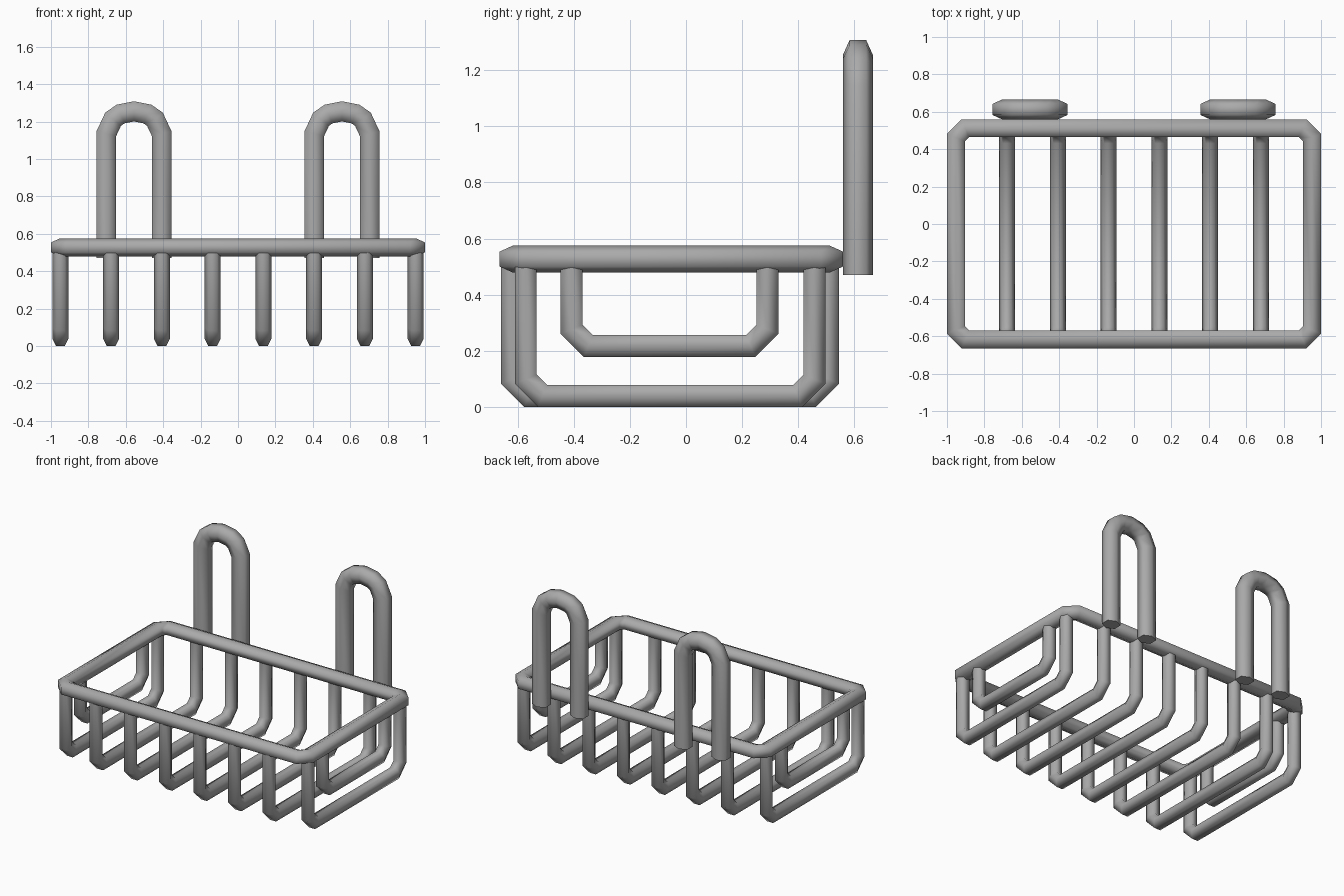
import bpy
import bmesh
from mathutils import Vector

cube = bpy.data.objects.get("Cube")
if cube:
    bpy.data.objects.remove(cube)

metal = bpy.data.materials.new("grey metal")
metal.use_nodes = True
grey = (0.4, 0.4, 0.4, 1)
metal.diffuse_color = grey
metal.node_tree.nodes["Principled BSDF"].inputs["Base Color"].default_value = grey


def tube(name, path, normal, w, h, closed=False):
    """Six-sided mitred wire along a flat path; w is half-width in the plane, h across it."""
    pts, normal = [Vector(p) for p in path], Vector(normal)
    n = len(pts)
    section = [(w, -h * .55), (w, h * .55), (0, h), (-w, h * .55), (-w, -h * .55), (0, -h)]
    bm = bmesh.new()
    rings = []
    for i, p in enumerate(pts):
        a = (p - pts[i - 1]).normalized() if closed or i > 0 else None
        b = (pts[(i + 1) % n] - p).normalized() if closed or i < n - 1 else None
        a, b = a or b, b or a
        side = (a + b).normalized().cross(normal)
        stretch = 1 / side.dot(a.cross(normal))
        rings.append([bm.verts.new(p + side * s * stretch + normal * t) for s, t in section])
    for i in range(n if closed else n - 1):
        r, q = rings[i], rings[(i + 1) % n]
        for k in range(6):
            m = (k + 1) % 6
            bm.faces.new((r[k], r[m], q[m], q[k]))
    if not closed:
        bm.faces.new(rings[0])
        bm.faces.new(rings[-1])
    bmesh.ops.recalc_face_normals(bm, faces=bm.faces)
    mesh = bpy.data.meshes.new(name)
    bm.to_mesh(mesh)
    bm.free()
    mesh.materials.append(metal)
    obj = bpy.data.objects.new(name, mesh)
    bpy.context.collection.objects.link(obj)
    bpy.ops.object.select_all(action='DESELECT')
    obj.select_set(True)
    bpy.context.view_layer.objects.active = obj
    bpy.ops.object.shade_smooth_by_angle(angle=1.2)
    return obj


def u_wire(name, x, y0, y1, z, top, c=.06):
    """U-shaped wire with chamfered bends, standing across the basket."""
    tube(name, [(x, y0, top), (x, y0, z + c), (x, y0 + c, z), (x, y1 - c, z),
                (x, y1, z + c), (x, y1, top)], (1, 0, 0), .039, .043)


# Top rim with chamfered corners
X, FRONT, BACK, Z, C = .952, -.617, .512, .527, .05
rim = [(-X, FRONT + C), (-X + C, FRONT), (X - C, FRONT), (X, FRONT + C),
       (X, BACK - C), (X - C, BACK), (-X + C, BACK), (-X, BACK - C)]
tube("rim", [(x, y, Z) for x, y in rim], (0, 0, 1), .048, .048, closed=True)

# Basket ribs; the end ones are narrower to meet the rim corners
for i in range(8):
    x = -.95 + i * 1.9 / 7
    inset = .049 if i in (0, 7) else 0
    u_wire(f"rib_{i + 1}", x, -.62 + inset, .507 - inset, .039, .515)

# Small end guards and hanging hooks on both sides
arch = [(.148, .47), (.148, 1.135), (.112, 1.212), (.072, 1.24), (0, 1.254)]
for side, s in (("left", 1), ("right", -1)):
    u_wire(f"end_guard_{side}", s * .95, -.408, .29, .217, .515)
    outline = arch + [(-x, z) for x, z in reversed(arch[:-1])]
    tube(f"hook_{side}", [(s * .556 + x, .6125, z) for x, z in outline],
         (0, 1, 0), .053, .0535)
